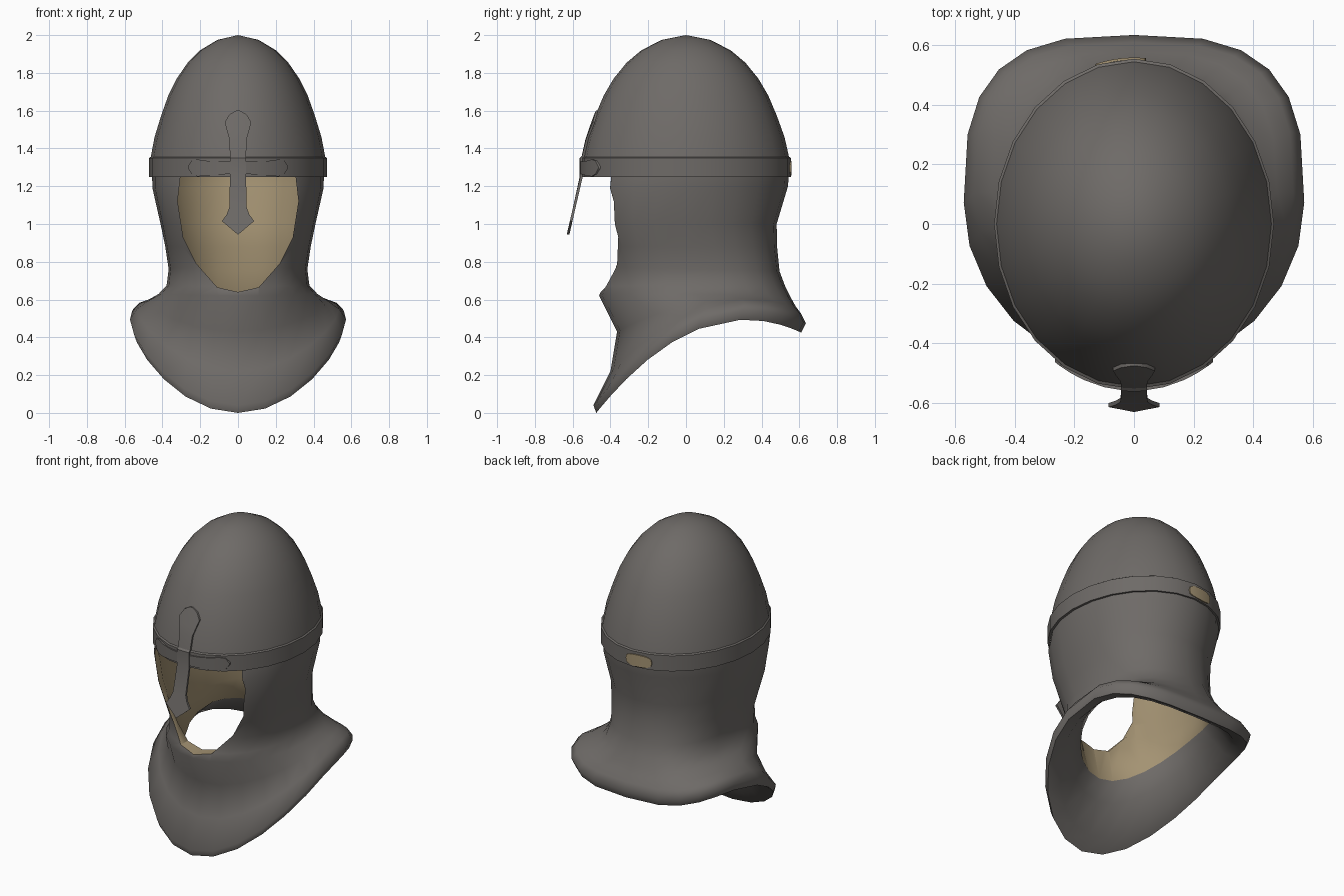
import bpy, bmesh, math

cube = bpy.data.objects.get("Cube")
if cube:
    bpy.data.objects.remove(cube, do_unlink=True)

SEG = 24
HALF_X, HALF_Y = 0.47, 0.555


def make_material(name, rgb):
    m = bpy.data.materials.new(name)
    m.use_nodes = True
    m.diffuse_color = (*rgb, 1)
    m.node_tree.nodes["Principled BSDF"].inputs["Base Color"].default_value = (*rgb, 1)
    return m


steel = make_material("dark steel", (0.156, 0.145, 0.136))
lining = make_material("tan lining", (0.37, 0.29, 0.17))


def finish(name, bm, mats):
    bmesh.ops.remove_doubles(bm, verts=bm.verts, dist=0.0005)
    bmesh.ops.recalc_face_normals(bm, faces=bm.faces)
    mesh = bpy.data.meshes.new(name)
    bm.to_mesh(mesh)
    bm.free()
    for m in mats:
        mesh.materials.append(m)
    obj = bpy.data.objects.new(name, mesh)
    bpy.context.collection.objects.link(obj)
    return obj


def select(obj):
    bpy.ops.object.select_all(action='DESELECT')
    obj.select_set(True)
    bpy.context.view_layer.objects.active = obj


def smooth(obj, angle):
    select(obj)
    bpy.ops.object.shade_smooth_by_angle(angle=math.radians(angle))


def loft(bm, rows, row_mats=None, wrap=False):
    """Bridge closed rows of points with quads."""
    grid = [[bm.verts.new(p) for p in row] for row in rows]
    n = len(rows[0])
    for i in range(len(rows) if wrap else len(rows) - 1):
        a, b = grid[i], grid[(i + 1) % len(rows)]
        for j in range(n):
            k = (j + 1) % n
            f = bm.faces.new((a[j], a[k], b[k], b[j]))
            f.material_index = row_mats[i] if row_mats else 0


# Dome with brow band: (scale, height) from band to crown, then the lining back down
dome = [(1, 1.25), (1, 1.35), (0.982, 1.356), (0.94, 1.46), (0.865, 1.575), (0.785, 1.68),
        (0.69, 1.77), (0.565, 1.855), (0.425, 1.92), (0.23, 1.975), (0, 2.0)]
inner = [(s * 0.95, z - 0.03) for s, z in reversed(dome[2:])] + [(0.95, 1.25)]


def oval(s, z):
    angles = [2 * math.pi * j / SEG for j in range(SEG)]
    return [(HALF_X * s * math.sin(a), HALF_Y * s * math.cos(a), z) for a in angles]


bm = bmesh.new()
profile = dome + inner
loft(bm, [oval(s, z) for s, z in profile],
     [1 if len(dome) - 1 <= i < len(profile) - 1 else 0 for i in range(len(profile))], wrap=True)
smooth(finish("helmet_dome", bm, [steel, lining]), 40)

# Neck guard rings: half width, front y, back y, front z, side z, back z, front and back squareness
collar = [
    (0.455, -0.535, 0.545, 1.27, 1.27, 1.27, 2, 2),
    (0.453, -0.53, 0.54, 1.19, 1.19, 1.2, 2.2, 2),
    (0.41, -0.485, 0.48, 1.0, 1.0, 1.0, 2.5, 2.1),
    (0.385, -0.45, 0.482, 0.88, 0.88, 0.88, 2.5, 2.2),
    (0.367, -0.42, 0.495, 0.77, 0.76, 0.75, 2.4, 2.3),
    (0.378, -0.44, 0.525, 0.67, 0.675, 0.67, 2.2, 2.5),
    (0.42, -0.46, 0.555, 0.62, 0.63, 0.61, 2, 2.7),
    (0.48, -0.365, 0.58, 0.43, 0.59, 0.565, 2, 2.8),
    (0.535, -0.40, 0.61, 0.22, 0.55, 0.525, 2, 3),
    (0.572, -0.49, 0.635, 0.04, 0.495, 0.475, 2, 3),
    (0.555, -0.475, 0.61, 0.0, 0.445, 0.425, 2, 3),
]
# Broad underside of the rim, ending at the lower edge of the lining
underside = [
    (0.48, -0.41, 0.555, 0.08, 0.47, 0.45, 2, 2.8),
    (0.41, -0.34, 0.53, 0.28, 0.55, 0.52, 2, 2.6),
    (0.345, -0.315, 0.495, 0.42, 0.62, 0.58, 2, 2.4),
]


def collar_ring(ax, yf, yb, zf, zs, zb, nf, nb):
    mid, half = (yf + yb) / 2, (yb - yf) / 2
    points = []
    for j in range(SEG):
        a = 2 * math.pi * j / SEG
        s, c = math.sin(a), math.cos(a)
        p = 2 / (nb if c > 0 else nf)
        u = math.copysign(abs(s) ** p, s)
        v = math.copysign(abs(c) ** p, c)
        z = zs + (zb - zf) / 2 * v + ((zb + zf) / 2 - zs) * v * v
        points.append((ax * u, mid + half * v, z))
    return points


def inset(ring, t=0.025):
    ax, yf, yb, *rest = ring
    return (ax - t, yf + t, yb - t, *rest)


rings = collar + underside + [inset(r) for r in reversed(collar[:5])]
lining_start = len(collar) + len(underside) - 1
bm = bmesh.new()
loft(bm, [collar_ring(*r) for r in rings],
     [1 if lining_start <= i < len(rings) - 1 else 0 for i in range(len(rings))], wrap=True)
neck_guard = finish("neck_guard", bm, [steel, lining])

# Face opening cut through the front of the neck guard
half_outline = [(0.29, 1.4), (0.305, 1.25), (0.32, 1.12), (0.29, 0.93), (0.22, 0.79), (0.11, 0.665)]
outline = half_outline + [(0, 0.64)] + [(-x, z) for x, z in reversed(half_outline)]
bm = bmesh.new()
loft(bm, [[(x, y, z) for x, z in outline] for y in (-1, -0.1)])
bmesh.ops.holes_fill(bm, edges=bm.edges)
# Cut faces take the lining colour
for f in bm.faces:
    f.material_index = 1
cutter = finish("face_cutter", bm, [steel, lining])
cutter.hide_render = True
cut = neck_guard.modifiers.new("face opening", 'BOOLEAN')
cut.object = cutter
cut.operation = 'DIFFERENCE'
cut.solver = 'EXACT'
select(neck_guard)
bpy.ops.object.modifier_apply(modifier=cut.name)
bpy.data.objects.remove(cutter, do_unlink=True)
smooth(neck_guard, 65)


def shell_depth(x, z):
    """Distance of the dome surface from the middle plane."""
    scale = 1
    for (s0, z0), (s1, z1) in zip(dome, dome[1:]):
        if z0 <= z <= z1:
            scale = s0 + (s1 - s0) * (z - z0) / (z1 - z0)
    return HALF_Y * math.sqrt(max(scale ** 2 - (x / HALF_X) ** 2, 0))


def plate(name, rows, mat, dy):
    """Closed plate: the given rows of points, with a second face shifted by dy."""
    bm = bmesh.new()
    loft(bm, [row + [(x, y + dy, z) for x, y, z in reversed(row)] for row in rows])
    bmesh.ops.holes_fill(bm, edges=bm.edges)
    smooth(finish(name, bm, [mat]), 30)


def front_y(x, z):
    if z < 1.25:
        return -0.561 - 0.23 * (1.25 - z)
    return -shell_depth(x, z) - 0.008


# Nose guard: (height, half width) up the blade
blade = [(0.945, 0.002), (1.015, 0.085), (1.05, 0.06), (1.09, 0.045), (1.25, 0.043), (1.35, 0.043),
         (1.36, 0.043), (1.445, 0.045), (1.50, 0.06), (1.54, 0.07), (1.58, 0.045), (1.60, 0.01)]
plate("nose_guard", [[(k * w, front_y(k * w, z), z) for k in (-1, 0, 1)] for z, w in blade],
      steel, 0.014)

# Cross arms wrapped round the band: (x, low z, high z)
arm = [(0.03, 1.265, 1.33), (0.10, 1.262, 1.332), (0.17, 1.255, 1.335), (0.215, 1.252, 1.342),
       (0.245, 1.265, 1.335), (0.265, 1.295, 1.305)]
for side, label in ((1, "left"), (-1, "right")):
    plate(label + "_cross_arm",
          [[(side * x, -shell_depth(x, 1.3) - 0.006, z) for z in (lo, hi)] for x, lo, hi in arm],
          steel, 0.012)

# Small oval patch on the back of the band
patch = []
for i in range(13):
    a = math.pi * i / 12
    x, h = -0.045 - 0.085 * math.cos(a), 0.002 + 0.036 * math.sqrt(abs(math.sin(a)))
    patch.append([(x, shell_depth(x, 1.3) + 0.004, 1.295 + k * h) for k in (-1, 1)])
plate("back_patch", patch, lining, -0.008)
